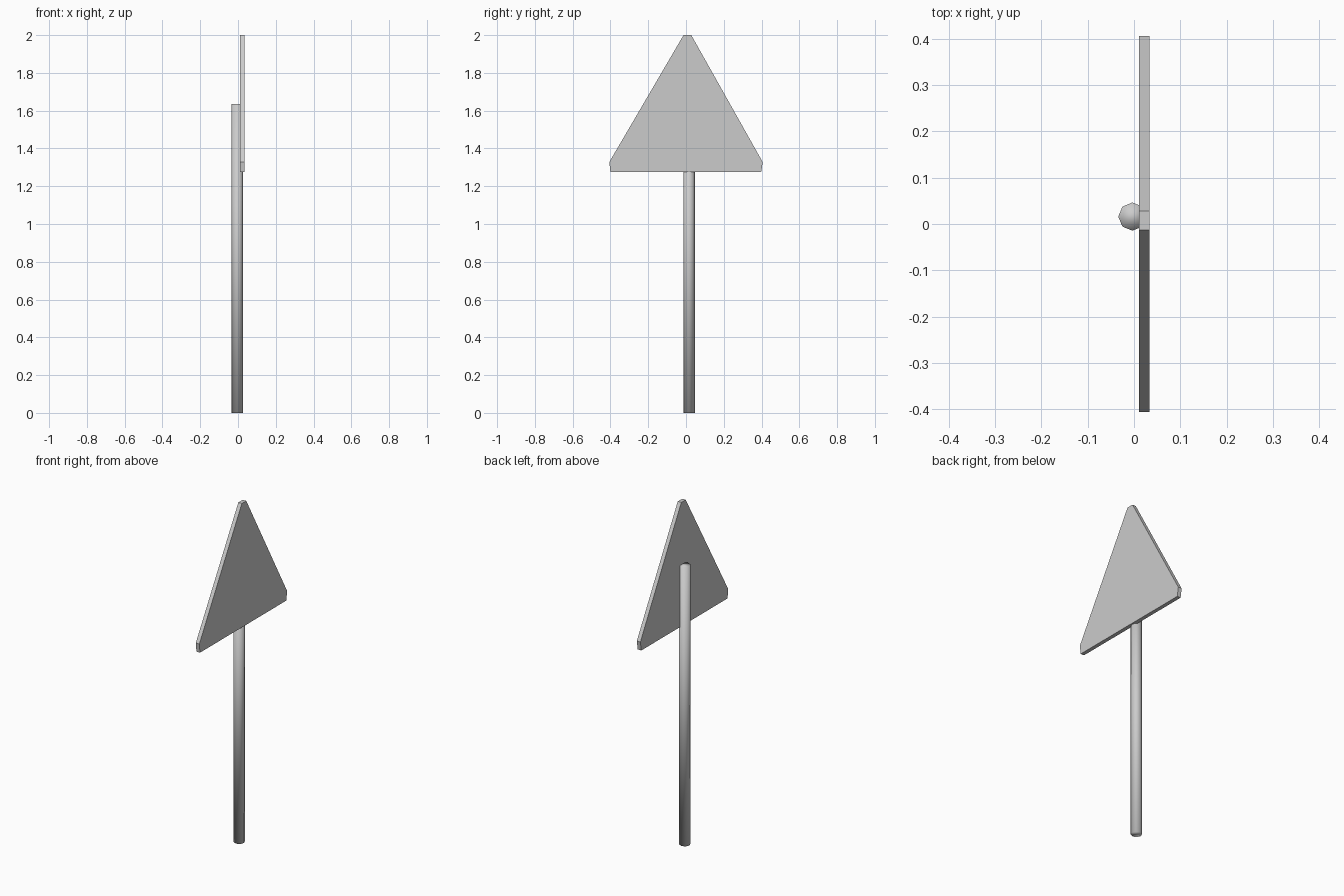
import bpy
import bmesh

cube = bpy.data.objects.get("Cube")
if cube:
    bpy.data.objects.remove(cube, do_unlink=True)

# Plain grey metal used throughout
grey = bpy.data.materials.new("plain_grey")
grey.use_nodes = True
colour = (0.6, 0.6, 0.6, 1)
grey.diffuse_color = colour
grey.node_tree.nodes["Principled BSDF"].inputs["Base Color"].default_value = colour


def add_object(name, bm):
    bmesh.ops.recalc_face_normals(bm, faces=bm.faces)
    mesh = bpy.data.meshes.new(name)
    bm.to_mesh(mesh)
    bm.free()
    mesh.materials.append(grey)
    obj = bpy.data.objects.new(name, mesh)
    bpy.context.collection.objects.link(obj)
    return obj


# Triangular plate with clipped corners, extruded through its thickness
X_BACK, X_FACE = 0.011, 0.034
outline = [(-0.4, 1.275), (0.398, 1.275), (0.406, 1.328),
           (0.028, 2), (-0.013, 2), (-0.406, 1.328)]
bm = bmesh.new()
face = bm.faces.new([bm.verts.new((X_BACK, y, z)) for y, z in outline])
extruded = bmesh.ops.extrude_face_region(bm, geom=[face], use_keep_orig=True)
moved = [v for v in extruded["geom"] if isinstance(v, bmesh.types.BMVert)]
bmesh.ops.translate(bm, verts=moved, vec=(X_FACE - X_BACK, 0, 0))
add_object("sign_plate", bm)

# Eight-sided post, smooth shaded right over its end caps
POST_HEIGHT = 1.635
bm = bmesh.new()
bmesh.ops.create_cone(bm, cap_ends=True, segments=8, radius1=0.0305,
                      radius2=0.0305, depth=POST_HEIGHT)
bmesh.ops.translate(bm, verts=bm.verts, vec=(-0.0035, 0.016, POST_HEIGHT / 2))
for f in bm.faces:
    f.smooth = True
add_object("post", bm)
